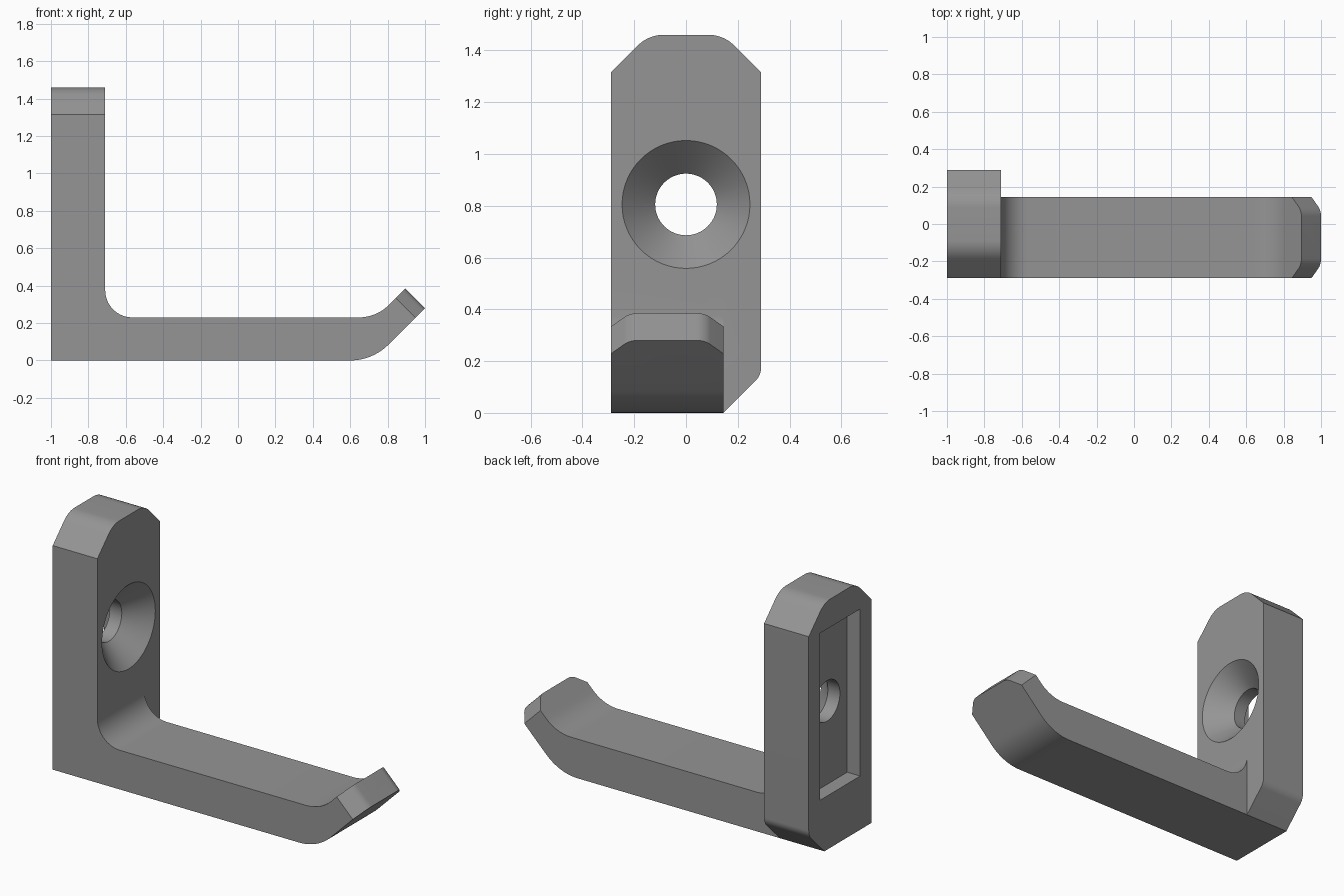
import bpy, bmesh, math
from mathutils import Vector

if "Cube" in bpy.data.objects:
    bpy.data.objects.remove(bpy.data.objects["Cube"])

gray = bpy.data.materials.new("plain gray")
gray.diffuse_color = (0.3, 0.3, 0.3, 1)
gray.use_nodes = True
gray.node_tree.nodes["Principled BSDF"].inputs["Base Color"].default_value = gray.diffuse_color


def rounded(points, steps=10):
    """Turn (u, v, radius) corners into an outline with filleted corners."""
    out = []
    for i, (u, v, r) in enumerate(points):
        p = Vector((u, v))
        if r == 0:
            out.append(p)
            continue
        a = (Vector(points[i - 1][:2]) - p).normalized()
        b = (Vector(points[(i + 1) % len(points)][:2]) - p).normalized()
        half = a.angle(b) / 2
        centre = p + (a + b).normalized() * (r / math.sin(half))
        start = p + a * (r / math.tan(half)) - centre
        end = p + b * (r / math.tan(half)) - centre
        sweep = start.angle(end)
        for k in range(steps + 1):
            t = k / steps
            out.append(centre + (start * math.sin((1 - t) * sweep)
                                 + end * math.sin(t * sweep)) / math.sin(sweep))
    return out


def prism(name, outline, place, lo, hi):
    """Extrude an outline from lo to hi; place maps (u, v, depth) to x, y, z."""
    bm = bmesh.new()
    base = bm.faces.new([bm.verts.new(place(p.x, p.y, lo)) for p in outline])
    ext = bmesh.ops.extrude_face_region(bm, geom=[base])
    shift = Vector(place(0, 0, hi)) - Vector(place(0, 0, lo))
    bmesh.ops.translate(bm, vec=shift,
                        verts=[g for g in ext["geom"] if isinstance(g, bmesh.types.BMVert)])
    return finish(name, bm)


def finish(name, bm):
    bmesh.ops.recalc_face_normals(bm, faces=bm.faces)
    mesh = bpy.data.meshes.new(name)
    bm.to_mesh(mesh)
    bm.free()
    mesh.materials.append(gray)
    ob = bpy.data.objects.new(name, mesh)
    bpy.context.collection.objects.link(ob)
    return ob


def boolean(target, tool, operation):
    mod = target.modifiers.new(operation.lower(), 'BOOLEAN')
    mod.operation, mod.object, mod.solver = operation, tool, 'EXACT'
    bpy.context.view_layer.objects.active = target
    bpy.ops.object.modifier_apply(modifier=mod.name)
    bpy.data.objects.remove(tool)


BACK, FRONT = -1.0, -0.71
SIDE, ARM_SIDE = 0.29, 0.145
HOLE_Z = 0.805

# Wall plate with chamfered, softened corners
plate = prism("wall_hook", rounded([
    (-SIDE, 0, 0), (ARM_SIDE, 0, 0), (SIDE, 0.145, 0.075), (SIDE, 1.315, 0),
    (0.145, 1.46, 0.14), (-0.145, 1.46, 0.14), (-SIDE, 1.315, 0)]),
    lambda u, v, d: (d, u, v), BACK, FRONT)

# Arm with inner fillet and upturned tip
arm = prism("arm", rounded([
    (-0.8, 0, 0), (0.72, 0, 0.29), (1.0, 0.28, 0), (0.895, 0.385, 0),
    (0.74, 0.23, 0.23), (FRONT, 0.23, 0.145), (FRONT, 0.5, 0), (-0.8, 0.5, 0)]),
    lambda u, v, d: (u, d, v), -SIDE, ARM_SIDE)

# Clipped corners of the tip, cut square to the slanted arm end
S = math.sqrt(0.5)
TIP = (0.9475, 0.3325)
for sign, edge in ((-1, -SIDE), (1, ARM_SIDE)):
    c = 0.073                       # chamfer length
    inner = edge - sign * c         # where the chamfer meets the end face
    # Local outline: u across the arm, v along the slanted tip
    corner = rounded([(edge - sign * 2 * c, 0, 0), (inner, 0, 0.075),
                      (edge, -c, 0), (edge + sign * 0.1, -c, 0),
                      (edge + sign * 0.1, 0.1, 0), (edge - sign * 2 * c, 0.1, 0)])
    cutter = prism("tip_cutter", corner,
                   lambda u, v, d: (TIP[0] + S * (v + d), u, TIP[1] + S * (v - d)),
                   -0.2, 0.2)
    boolean(arm, cutter, 'DIFFERENCE')

boolean(plate, arm, 'UNION')

# Countersunk screw hole, lathed along x
bm = bmesh.new()
N = 64
rings = []
for x, r in ((-1.1, 0.119), (-0.838, 0.119), (FRONT, 0.247), (-0.66, 0.247)):
    rings.append([bm.verts.new((x, r * math.cos(2 * math.pi * k / N),
                                HOLE_Z + r * math.sin(2 * math.pi * k / N)))
                  for k in range(N)])
for a, b in zip(rings, rings[1:]):
    for k in range(N):
        bm.faces.new((a[k], a[(k + 1) % N], b[(k + 1) % N], b[k]))
bm.faces.new(rings[0])
bm.faces.new(rings[-1])
boolean(plate, finish("screw_cutter", bm), 'DIFFERENCE')

# Rectangular recess in the back
pocket = prism("recess_cutter", rounded([
    (-0.187, HOLE_Z - 0.49, 0), (0.187, HOLE_Z - 0.49, 0),
    (0.187, HOLE_Z + 0.49, 0), (-0.187, HOLE_Z + 0.49, 0)]),
    lambda u, v, d: (d, u, v), BACK - 0.1, BACK + 0.084)
boolean(plate, pocket, 'DIFFERENCE')

# Smooth fillets, crisp edges
bpy.ops.object.select_all(action='DESELECT')
plate.select_set(True)
bpy.context.view_layer.objects.active = plate
bpy.ops.object.shade_smooth_by_angle(angle=math.radians(25))
